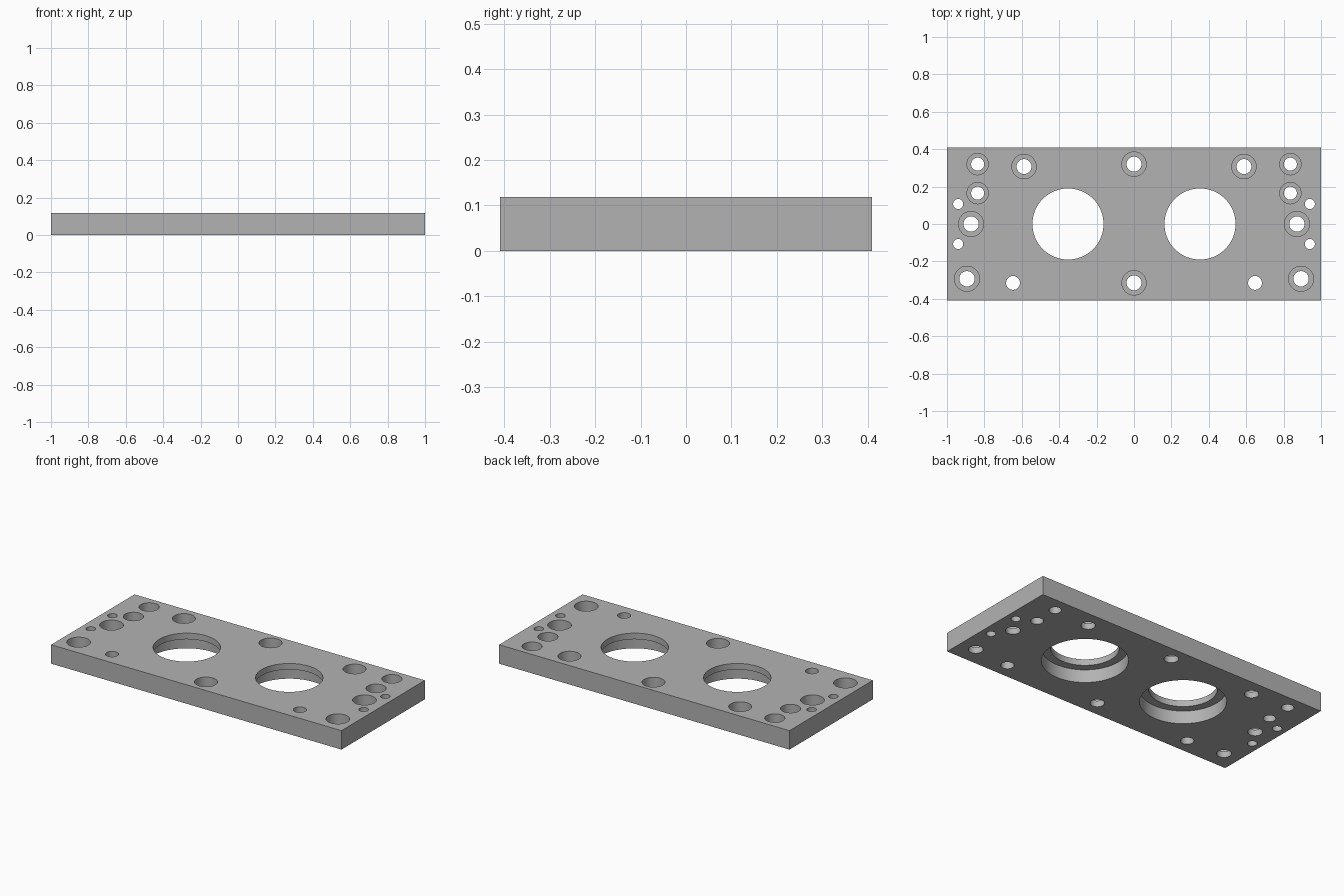
import bpy, bmesh, math
from mathutils import Matrix, Vector

cube = bpy.data.objects.get("Cube")
if cube:
    bpy.data.objects.remove(cube, do_unlink=True)

WIDTH, DEPTH, HEIGHT = 2.0, 0.82, 0.118
OVER = 0.05  # how far cutters reach past the plate

metal = bpy.data.materials.new("plain grey metal")
metal.use_nodes = True
grey = (0.45, 0.45, 0.45, 1)
metal.diffuse_color = grey
metal.node_tree.nodes["Principled BSDF"].inputs["Base Color"].default_value = grey


def new_object(name, bm):
    bmesh.ops.recalc_face_normals(bm, faces=bm.faces)
    mesh = bpy.data.meshes.new(name)
    bm.to_mesh(mesh)
    bm.free()
    mesh.materials.append(metal)
    obj = bpy.data.objects.new(name, mesh)
    bpy.context.collection.objects.link(obj)
    return obj


def stepped_plug(bm, x, y, low_r, high_r, step_z, sides):
    """Closed solid of rings: low_r below step_z, high_r above it."""
    profile = [(low_r, -OVER), (low_r, step_z), (high_r, step_z), (high_r, HEIGHT + OVER)]
    if low_r == high_r:
        profile = [profile[0], profile[3]]
    rings = []
    for r, z in profile:
        rings.append([bm.verts.new((x + r * math.cos(a), y + r * math.sin(a), z))
                      for a in (math.tau * i / sides for i in range(sides))])
    for a, b in zip(rings, rings[1:]):
        for i in range(sides):
            j = (i + 1) % sides
            bm.faces.new((a[i], a[j], b[j], b[i]))
    bm.faces.new(rings[0][::-1])
    bm.faces.new(rings[-1])


# Plate blank
bm = bmesh.new()
bmesh.ops.create_cube(bm, size=1, matrix=Matrix.Translation(Vector((0, 0, HEIGHT / 2)))
                      @ Matrix.Diagonal((WIDTH, DEPTH, HEIGHT, 1)))
plate = new_object("mounting_plate", bm)

# Hole kinds: lower radius, upper radius, step height, sides
BORE = (0.24, 0.19, 0.08, 96)
LARGE = (0.041, 0.067, 0.038, 48)
MEDIUM = (0.04, 0.065, 0.038, 48)
SMALL = (0.035, 0.057, 0.048, 48)
DOWEL = (0.037, 0.037, 0, 48)
PIN = (0.027, 0.027, 0, 48)

mirrored = [
    (0.353, 0, BORE),
    (0.836, 0.32, SMALL), (0.836, 0.165, SMALL),
    (0.588, 0.307, MEDIUM),
    (0.871, 0, LARGE), (0.893, -0.293, LARGE),
    (0.647, -0.315, DOWEL),
    (0.94, 0.107, PIN), (0.94, -0.107, PIN),
]
central = [(0, 0.32, MEDIUM), (0, -0.315, MEDIUM)]

bm = bmesh.new()
for x, y, kind in mirrored:
    for side in (-1, 1):
        stepped_plug(bm, side * x, y, *kind)
for x, y, kind in central:
    stepped_plug(bm, x, y, *kind)
cutter = new_object("hole_cutter", bm)
cutter.hide_render = True

# Drill all the holes at once, then drop the cutter
drill = plate.modifiers.new("drill", "BOOLEAN")
drill.operation = "DIFFERENCE"
drill.solver = "EXACT"
drill.object = cutter
bpy.ops.object.select_all(action="DESELECT")
plate.select_set(True)
bpy.context.view_layer.objects.active = plate
bpy.ops.object.modifier_apply(modifier=drill.name)
bpy.data.objects.remove(cutter, do_unlink=True)

# Round hole walls, crisp edges
bpy.ops.object.shade_smooth_by_angle(angle=math.radians(30))
